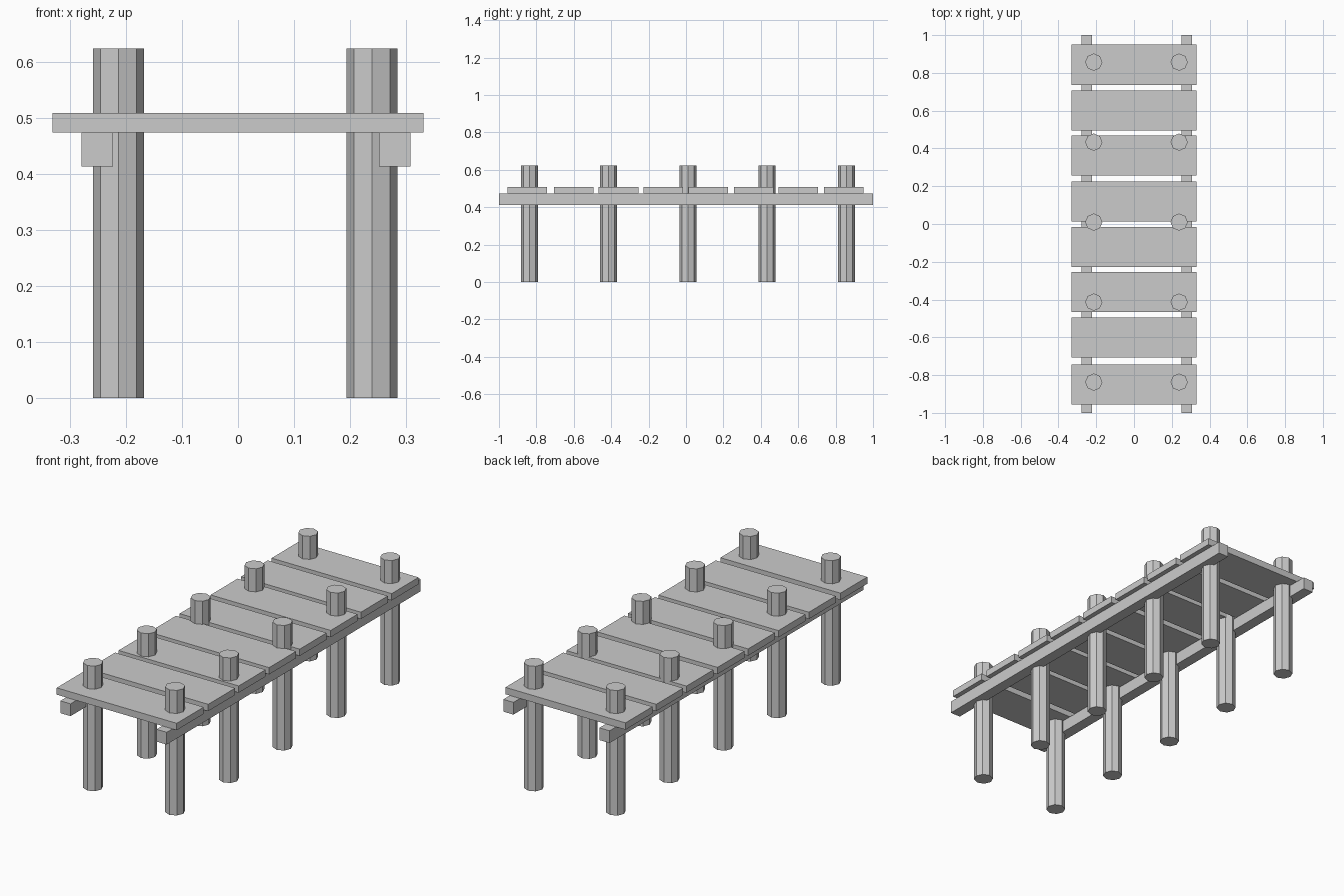
import bpy

if "Cube" in bpy.data.objects:
    bpy.data.objects.remove(bpy.data.objects["Cube"])


def box(name, x0, x1, y0, y1, z0, z1):
    bpy.ops.mesh.primitive_cube_add(
        size=1, location=((x0 + x1) / 2, (y0 + y1) / 2, (z0 + z1) / 2))
    ob = bpy.context.object
    ob.name = name
    ob.scale = (x1 - x0, y1 - y0, z1 - z0)
    bpy.ops.object.transform_apply(location=False, rotation=False, scale=True)
    return ob


RAIL_BOTTOM, RAIL_TOP, DECK_TOP, POST_TOP = 0.413, 0.474, 0.508, 0.623

# Long side rails carrying the deck
box("left_rail", -0.279, -0.223, -1, 1, RAIL_BOTTOM, RAIL_TOP)
box("right_rail", 0.251, 0.307, -1, 1, RAIL_BOTTOM, RAIL_TOP)

# Deck planks with slightly uneven gaps
for i, y in enumerate((-0.849, -0.601, -0.361, -0.122, 0.119, 0.363, 0.601, 0.843)):
    box(f"deck_plank_{i + 1}", -0.331, 0.331, y - 0.106, y + 0.106, RAIL_TOP, DECK_TOP)

# Eight-sided posts in pairs
for side, x in (("left", -0.213), ("right", 0.239)):
    for i in range(5):
        y = 0.010 + (i - 2) * 0.4235
        bpy.ops.mesh.primitive_cylinder_add(
            vertices=8, radius=0.0455, depth=POST_TOP, location=(x, y, POST_TOP / 2))
        bpy.context.object.name = f"{side}_post_{i + 1}"
